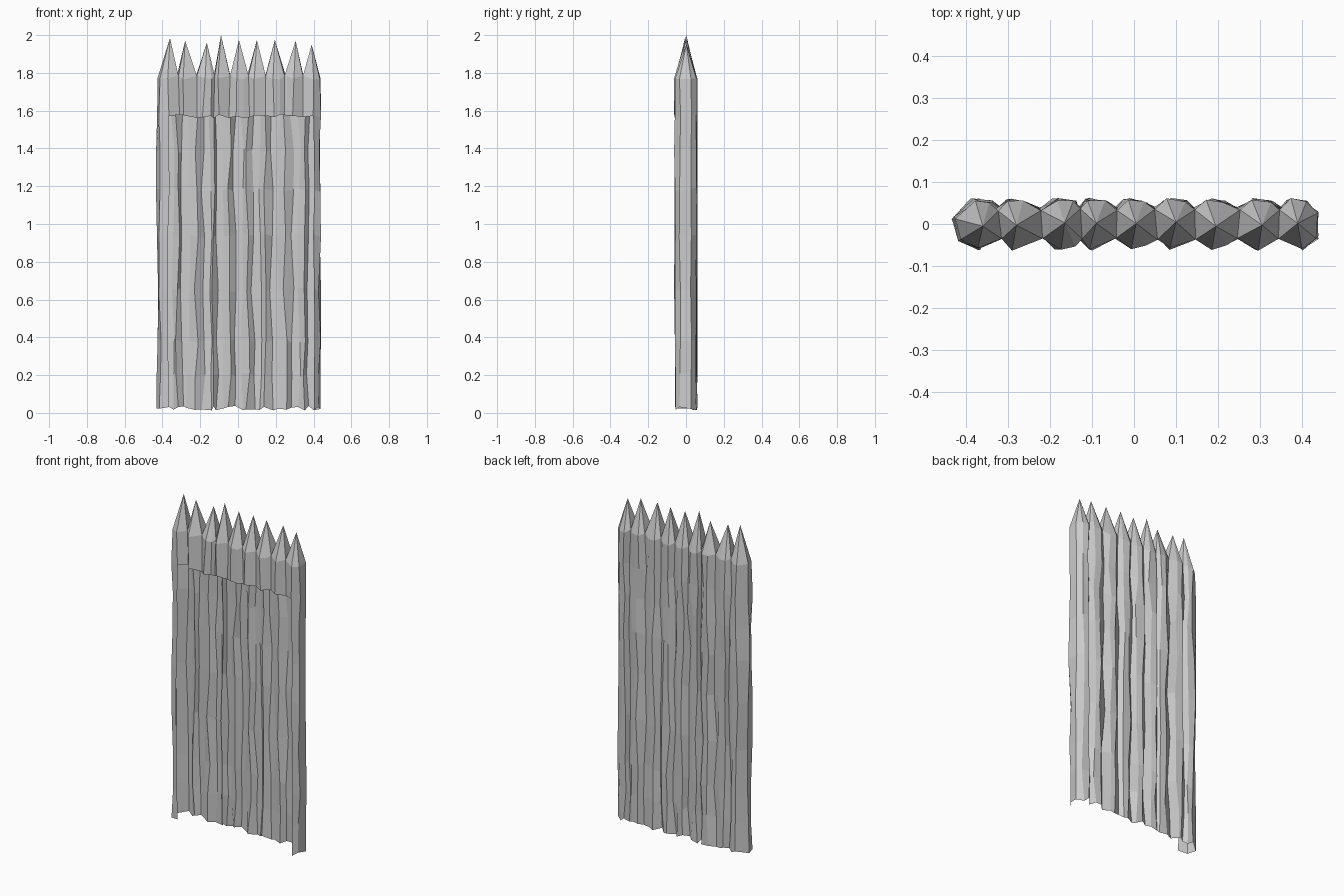
import bpy, bmesh, random

random.seed(4)
cube = bpy.data.objects.get("Cube")
if cube:
    bpy.data.objects.remove(cube, do_unlink=True)

# Log tips (x, z) and the ring heights shared by all logs
TIPS = [(-.36, 1.985), (-.28, 1.97), (-.165, 1.96), (-.09, 2.0), (.005, 1.975),
        (.10, 1.975), (.195, 1.975), (.305, 1.97), (.39, 1.95)]
LEVELS = [.025, .2, .38, .65, .94, 1.18, 1.39, 1.57, 1.77]
OPEN_TOP = 7   # the front is open below this ring
LAST = len(TIPS) - 1


def gap(k):
    """Middle of the groove between log k and log k + 1."""
    return (TIPS[k][0] + TIPS[k + 1][0]) / 2


# Outline walked counter-clockwise: each entry is x, y, kind, log
outline = [(-.428, .015, "end", 0), (-.412, -.038, "end", 0)]
for k, (x, z) in enumerate(TIPS):
    if k in (0, LAST):
        outline.append((x + (-.01 if k == 0 else .012), -.06, "corner", k))
    else:
        outline.append((x - .012, -.06, "ridge", k))
        if k % 2 == 0:
            outline.append((x + .024, -.05, "ridge", k))
    if k < LAST:
        outline.append((gap(k), -.036, "groove", k))
outline += [(.432, -.032, "end", LAST), (.436, .028, "end", LAST)]
for k in range(LAST, -1, -1):
    x = TIPS[k][0]
    outline.append((x + .018, .053, "ridge", k))
    outline.append((x - .02, .058, "ridge", k))
    if k > 0:
        outline.append((gap(k - 1), .034, "groove", k - 1))

# Hewn rings, each point nudged a little
bm = bmesh.new()
rings = []
for i, z in enumerate(LEVELS):
    ring = []
    for x, y, kind, k in outline:
        dx = random.uniform(-.012, .012) * (.6 if kind in ("end", "corner") else 1)
        dy = random.uniform(-.004, .004)
        dz = random.uniform(-.012, .012)
        if i == len(LEVELS) - 1:
            dx *= .4
            dz = .015 if kind == "groove" else dz * .5
        ring.append(bm.verts.new((x + dx, y + dy, z + dz)))
    rings.append(ring)

# Log walls, leaving the lower front open between the end logs
n = len(outline)
corners = [j for j in range(n) if outline[j][2] == "corner"]
for i in range(len(LEVELS) - 1):
    for j in range(n):
        if i < OPEN_TOP and corners[0] <= j < corners[1]:
            continue
        m = (j + 1) % n
        bm.faces.new((rings[i][j], rings[i][m], rings[i + 1][m], rings[i + 1][j]))

# Sharpened points
top = rings[-1]
tips = [bm.verts.new((x, random.uniform(-.006, .006), z)) for x, z in TIPS]
for j in range(n):
    m = (j + 1) % n
    a, b = outline[j], outline[m]
    log = a[3] if a[2] != "groove" else b[3]
    bm.faces.new((top[j], top[m], tips[log]))
for k in range(LAST):
    front, back = [top[j] for j in range(n)
                   if outline[j][2] == "groove" and outline[j][3] == k]
    bm.faces.new((front, back, tips[k]))
    bm.faces.new((back, front, tips[k + 1]))

mesh = bpy.data.meshes.new("log_palisade")
bm.to_mesh(mesh)
bm.free()
wall = bpy.data.objects.new("log_palisade", mesh)
bpy.context.collection.objects.link(wall)

# Plain grey
grey = bpy.data.materials.new("plain_grey")
grey.use_nodes = True
grey.diffuse_color = (.6, .6, .6, 1)
grey.node_tree.nodes["Principled BSDF"].inputs["Base Color"].default_value = (.6, .6, .6, 1)
mesh.materials.append(grey)
